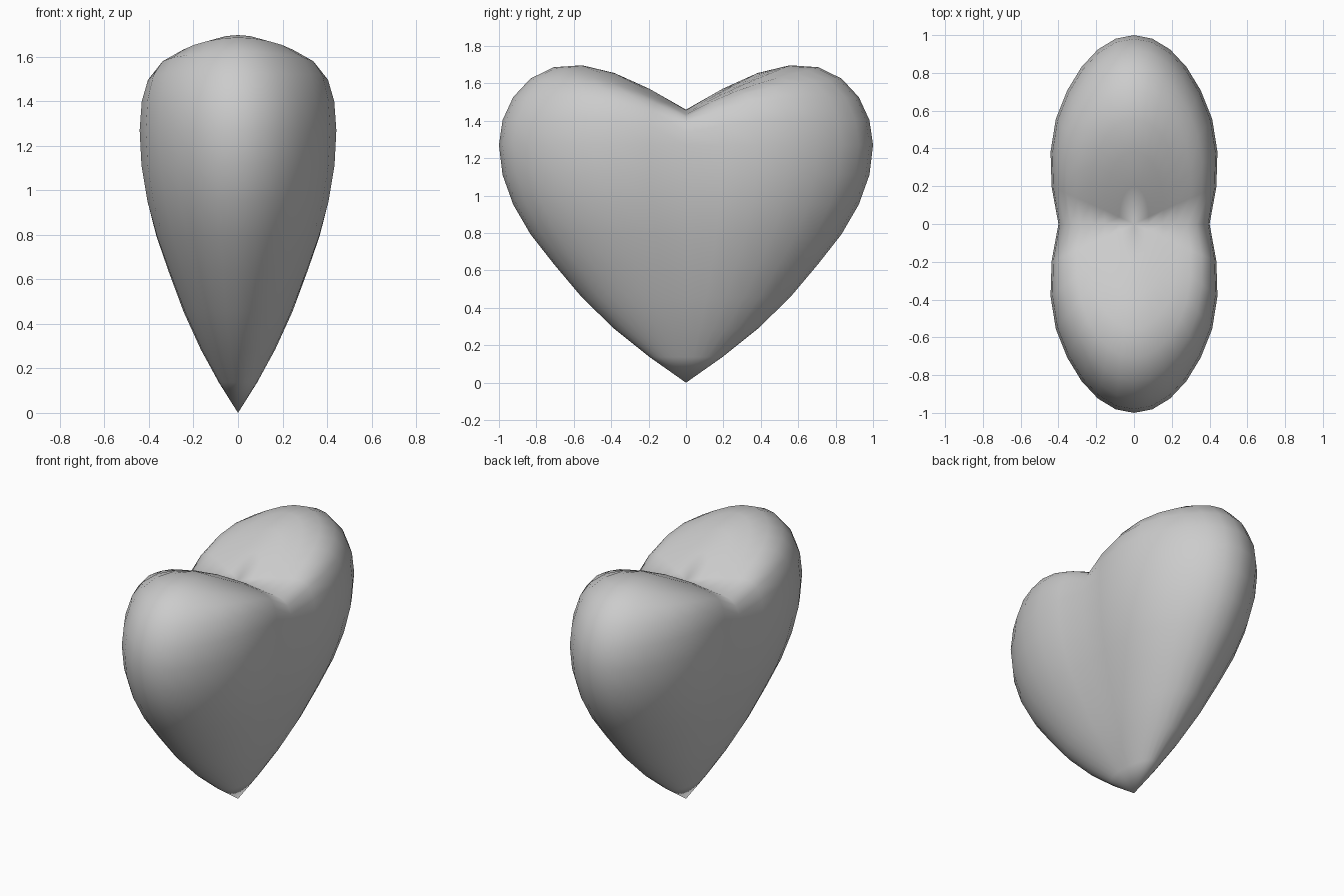
import bpy, bmesh, math

if "Cube" in bpy.data.objects:
    bpy.data.objects.remove(bpy.data.objects["Cube"])

MID = 1.27  # height of the widest outline

def heart_point(x, y, z):
    """Map a unit-sphere point to the heart surface."""
    a = abs(y)
    u = math.asin(min(1.0, math.hypot(x, y))) * 2 / math.pi
    # waist dent between the lobes, fading towards the tip
    dent = 0.1 if z >= 0 else 0.1 * (0.5 + 0.5 * u)
    k = 0.5 - dent * (1 - min(a / 0.6, 1)) ** 1.5
    if z >= -1e-5:
        # two rounded lobes with a cleft along y = 0
        lobe = 0.19 + 0.6 * a - 0.1 * a ** 4
        h = MID + max(z, 0) * lobe * (1 + 0.9 * x ** 4)
    else:
        # lower body narrowing to a point
        h = MID * u - 0.03 * max(0, math.sin(2 * math.pi * u))
    return x * k, y, h

# Heart: reshaped sphere
bm = bmesh.new()
bmesh.ops.create_uvsphere(bm, u_segments=32, v_segments=16, radius=1)
for v in bm.verts:
    v.co = heart_point(*v.co)
for f in bm.faces:
    f.smooth = True
bmesh.ops.recalc_face_normals(bm, faces=bm.faces)
mesh = bpy.data.meshes.new("heart")
bm.to_mesh(mesh)
bm.free()
heart = bpy.data.objects.new("heart", mesh)
bpy.context.collection.objects.link(heart)
